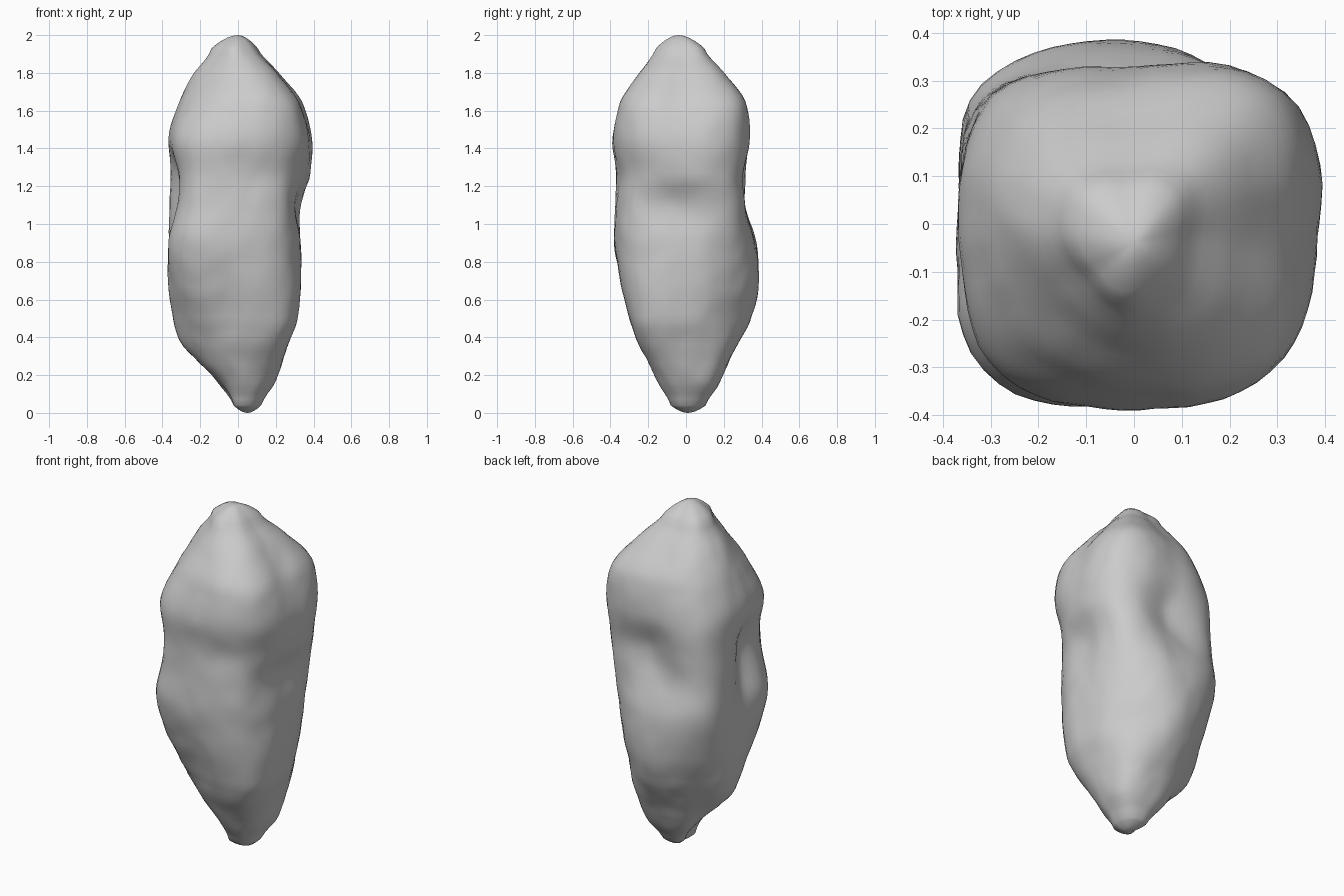
import bpy, bmesh, math
from mathutils import Vector, noise

if "Cube" in bpy.data.objects:
    bpy.data.objects.remove(bpy.data.objects["Cube"])

# Reach of the rock in eight compass directions at each height
LEVELS = [0.04, 0.15, 0.3, 0.38, 0.47, 0.65, 0.9, 1.1, 1.25, 1.45, 1.65, 1.8, 1.93]
PROFILES = [
    [.12, .195, .245, .27, .30, .32, .33, .305, .37, .385, .32, .21, .10],   # right
    [.12, .21, .26, .285, .305, .34, .37, .385, .40, .42, .39, .25, .12],
    [.10, .17, .24, .285, .335, .385, .37, .30, .28, .33, .30, .19, .09],    # back
    [.07, .155, .235, .275, .315, .385, .43, .41, .40, .385, .32, .23, .13],
    [.01, .09, .235, .31, .34, .365, .365, .34, .335, .37, .31, .23, .14],   # left
    [.06, .11, .20, .25, .295, .37, .44, .41, .40, .41, .32, .215, .14],
    [.08, .15, .21, .245, .275, .33, .38, .375, .365, .39, .34, .24, .155],  # front
    [.11, .175, .255, .305, .35, .38, .39, .385, .385, .42, .39, .26, .13],
]
BOTTOM, TOP = Vector((0.05, 0.01, 0)), Vector((0.0, -0.04, 2))
SEGS, ROWS = 64, 60


def spline(p0, p1, p2, p3, t):
    return p1 + 0.5 * t * (p2 - p0 + t * (2 * p0 - 5 * p1 + 4 * p2 - p3
                                          + t * (3 * (p1 - p2) + p3 - p0)))


def sample(values, z):
    i = max(k for k in range(len(LEVELS) - 1) if LEVELS[k] <= z + 1e-6)
    t = (z - LEVELS[i]) / (LEVELS[i + 1] - LEVELS[i])
    n = len(LEVELS) - 1
    return spline(values[max(i - 1, 0)], values[i], values[i + 1],
                  values[min(i + 2, n)], t)


def ring(bm, z):
    reach = [sample(p, z) for p in PROFILES]
    cx, cy = (reach[0] - reach[4]) / 2, (reach[2] - reach[6]) / 2
    radii = []
    for k in range(8):
        a = k * math.pi / 4
        radii.append(max(0.02, reach[k] - cx * math.cos(a) - cy * math.sin(a)))
    verts = []
    for s in range(SEGS):
        u = 8 * s / SEGS
        k = int(u)
        r = spline(radii[k - 1], radii[k], radii[(k + 1) % 8], radii[(k + 2) % 8], u - k)
        a = 2 * math.pi * s / SEGS
        p = Vector((cx + r * math.cos(a), cy + r * math.sin(a), z))
        # Weathered bumps, stretched along the height
        q = Vector((p.x * 6, p.y * 6, p.z * 3.5))
        r += 0.008 * noise.noise(q) + 0.004 * noise.noise(q * 2.5)
        # Upright hollow in the left side
        if p.x < 0:
            r -= 0.045 * math.exp(-((p.y + 0.08) / 0.09) ** 2 - ((z - 1.15) / 0.2) ** 2)
        verts.append(bm.verts.new((cx + r * math.cos(a), cy + r * math.sin(a), z)))
    return verts


# Rock body: stacked rings closed by a rounded cap at each end
bm = bmesh.new()
lo, hi = LEVELS[0], LEVELS[-1]
rings = [ring(bm, lo + (hi - lo) * i / ROWS) for i in range(ROWS + 1)]


def cap(edge, tip):
    rows = []
    for f in (0.85, 0.65, 0.4, 0.2):
        row = []
        for v in edge:
            p = tip.lerp(v.co, f)
            p.z = tip.z + (v.co.z - tip.z) * f ** 1.8
            row.append(bm.verts.new(p))
        rows.append(row)
    return rows, bm.verts.new(tip)


low_rows, low_tip = cap(rings[0], BOTTOM)
high_rows, high_tip = cap(rings[-1], TOP)
rings = low_rows[::-1] + rings + high_rows
for a, b in zip(rings, rings[1:]):
    for s in range(SEGS):
        t = (s + 1) % SEGS
        bm.faces.new((a[s], a[t], b[t], b[s]))
for s in range(SEGS):
    t = (s + 1) % SEGS
    bm.faces.new((low_tip, rings[0][t], rings[0][s]))
    bm.faces.new((high_tip, rings[-1][s], rings[-1][t]))

bmesh.ops.recalc_face_normals(bm, faces=bm.faces[:])
for f in bm.faces:
    f.smooth = True
mesh = bpy.data.meshes.new("rock")
bm.to_mesh(mesh)
bm.free()
rock = bpy.data.objects.new("rock", mesh)
bpy.context.collection.objects.link(rock)
